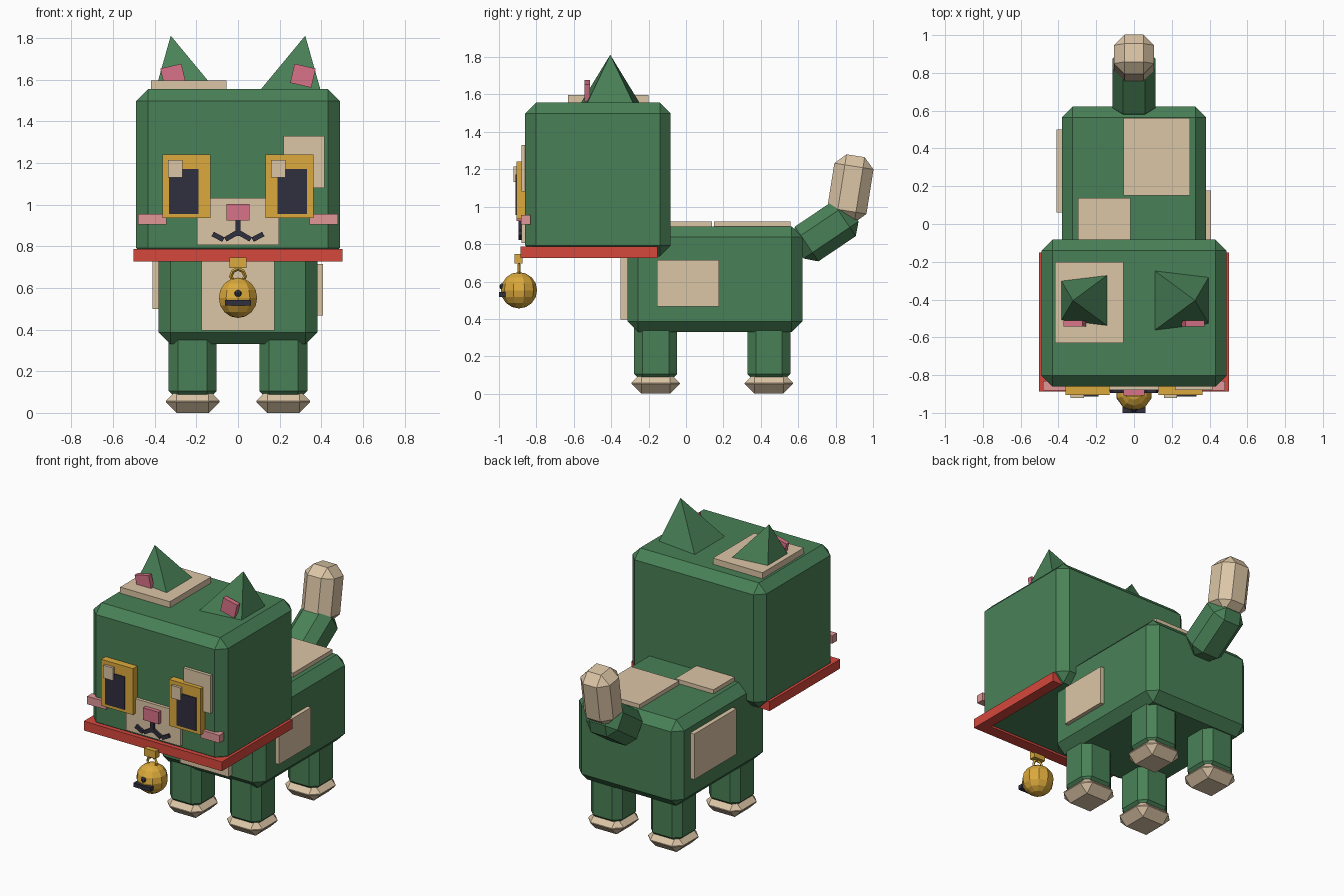
import bpy
import bmesh
from math import radians
from mathutils import Matrix, Vector

if "Cube" in bpy.data.objects:
    bpy.data.objects.remove(bpy.data.objects["Cube"], do_unlink=True)


def material(name, *rgb):
    linear = [((c / 255 + 0.055) / 1.055) ** 2.4 for c in rgb] + [1]
    mat = bpy.data.materials.new(name)
    mat.use_nodes = True
    mat.diffuse_color = linear
    mat.node_tree.nodes["Principled BSDF"].inputs["Base Color"].default_value = linear
    return mat


GREEN = material("green fur", 73, 129, 87)
TAN = material("tan fur", 220, 198, 166)
RED = material("collar red", 214, 72, 61)
GOLD = material("gold", 220, 170, 60)
DARK = material("dark navy", 48, 47, 62)
PINK = material("rose pink", 216, 115, 136)
BLUSH = material("blush pink", 226, 151, 153)


def finish(name, bm, mat, location=(0, 0, 0), rotation=(0, 0, 0), bevel=0):
    bmesh.ops.recalc_face_normals(bm, faces=bm.faces)
    mesh = bpy.data.meshes.new(name)
    bm.to_mesh(mesh)
    bm.free()
    mesh.materials.append(mat)
    obj = bpy.data.objects.new(name, mesh)
    obj.location = location
    obj.rotation_euler = [radians(a) for a in rotation]
    bpy.context.collection.objects.link(obj)
    if bevel:
        mod = obj.modifiers.new("chamfer", "BEVEL")
        mod.width = bevel
        mod.segments = 1
        mod.limit_method = "NONE"
    return obj


def block(name, mat, size, center, rotation=(0, 0, 0), bevel=0):
    bm = bmesh.new()
    bmesh.ops.create_cube(bm, size=1)
    bmesh.ops.scale(bm, vec=size, verts=bm.verts)
    return finish(name, bm, mat, center, rotation, bevel)


def box(name, mat, x, y, z, bevel=0):
    """Box given by its (low, high) range on each axis."""
    size = [b - a for a, b in (x, y, z)]
    center = [(a + b) / 2 for a, b in (x, y, z)]
    return block(name, mat, size, center, bevel=bevel)


def ball(name, mat, radius, center, segments, rings):
    bm = bmesh.new()
    bmesh.ops.create_uvsphere(bm, u_segments=segments, v_segments=rings, radius=radius)
    return finish(name, bm, mat, center)


# Head and body
CHAMFER = 0.057
box("head", GREEN, (-0.489, 0.489), (-0.86, -0.083), (0.735, 1.556), CHAMFER)
box("body", GREEN, (-0.382, 0.382), (-0.313, 0.622), (0.33, 0.895), CHAMFER)

# Legs and paws
for side, x in (("right", -0.218), ("left", 0.218)):
    for end, y in (("front", -0.162), ("back", 0.443)):
        block(f"{end}_{side}_leg", GREEN, (0.23, 0.23, 0.34), (x, y, 0.23), bevel=0.045)
        block(f"{end}_{side}_paw", TAN, (0.258, 0.258, 0.11), (x, y, 0.055), bevel=0.052)

# Tail
block("tail_base", GREEN, (0.228, 0.224, 0.355), (0, 0.745, 0.868), (-56, 0, 0), CHAMFER)
block("tail_tip", TAN, (0.214, 0.212, 0.355), (0, 0.879, 1.097), (-9, 0, 0), CHAMFER)

# Ears: leaning pyramids with a pink plate on the front
for side, s in (("right", -1), ("left", 1)):
    bm = bmesh.new()
    apex = bm.verts.new((s * 0.323, -0.405, 1.812))
    base = [bm.verts.new((s * x, y, 1.55)) for x, y in
            ((0.106, -0.245), (0.397, -0.28), (0.397, -0.53), (0.106, -0.565))]
    bm.faces.new(base)
    for i in range(4):
        bm.faces.new((base[i], base[(i + 1) % 4], apex))
    finish(f"{side}_ear", bm, GREEN)
    block(f"{side}_inner_ear", PINK, (0.104, 0.03, 0.094), (s * 0.312, -0.527, 1.62),
          (0, s * 13, 0))

# Tan fur patches
box("head_top_patch", TAN, (-0.417, -0.055), (-0.63, -0.2), (1.53, 1.596))
box("back_patch", TAN, (-0.055, 0.296), (0.15, 0.56), (0.86, 0.922))
box("shoulder_patch", TAN, (-0.296, -0.018), (-0.14, 0.138), (0.86, 0.922))
box("left_side_patch", TAN, (0.36, 0.408), (-0.156, 0.177), (0.467, 0.716))
box("right_side_patch", TAN, (-0.411, -0.36), (0.062, 0.501), (0.5, 0.8))
box("chest_patch", TAN, (-0.176, 0.176), (-0.35, -0.29), (0.397, 0.76))
box("face_patch", TAN, (0.218, 0.415), (-0.88, -0.84), (1.08, 1.33))
box("muzzle", TAN, (-0.198, 0.198), (-0.88, -0.84), (0.807, 1.033))

# Eyes and cheeks
for side, s in (("right", -1), ("left", 1)):
    block(f"{side}_eye", GOLD, (0.232, 0.06, 0.305), (s * 0.247, -0.876, 1.088))
    block(f"{side}_pupil", DARK, (0.142, 0.03, 0.217), (s * 0.26, -0.897, 1.064))
    block(f"{side}_cheek", BLUSH, (0.137, 0.05, 0.052), (s * 0.413, -0.857, 0.93))
    # Mouth strokes
    block(f"{side}_inner_mouth", DARK, (0.062, 0.03, 0.024), (s * 0.034, -0.88, 0.849),
          (0, s * 30, 0))
    block(f"{side}_outer_mouth", DARK, (0.058, 0.03, 0.024), (s * 0.096, -0.88, 0.846),
          (0, s * -28, 0))
for side, x in (("right", -0.301), ("left", 0.193)):
    block(f"{side}_eye_glint", TAN, (0.07, 0.03, 0.084), (x, -0.907, 1.173))
block("nose", PINK, (0.112, 0.06, 0.08), (0, -0.877, 0.964))
block("mouth_line", DARK, (0.026, 0.03, 0.08), (0, -0.88, 0.89))

# Collar, open at the back
box("collar_front", RED, (-0.503, 0.503), (-0.886, -0.81), (0.727, 0.788))
for side, s in (("right", -1), ("left", 1)):
    block(f"collar_{side}", RED, (0.07, 0.7, 0.061), (s * 0.468, -0.502, 0.7575))

# Bell on a clasp and ring
BELL = Vector((0, -0.893, 0.553))
block("bell_clasp", GOLD, (0.082, 0.042, 0.05), (0, -0.896, 0.721))
bm = bmesh.new()
steps = 8
turn = Matrix.Rotation(radians(360 / steps), 4, "Y")
profile = [bm.verts.new((0.034 + dx, dy, 0)) for dx, dy in
           ((0.009, 0), (0, 0.009), (-0.009, 0), (0, -0.009))]
edges = [bm.edges.new((profile[i], profile[(i + 1) % 4])) for i in range(4)]
bmesh.ops.spin(bm, geom=profile + edges, cent=(0, 0, 0), axis=(0, 1, 0),
               angle=radians(360), steps=steps, use_duplicate=False)
bmesh.ops.remove_doubles(bm, verts=bm.verts, dist=0.0005)
finish("bell_ring", bm, GOLD, (0, BELL.y, 0.657))
ball("bell", GOLD, 0.097, BELL, 10, 8)
block("bell_slot", DARK, (0.124, 0.035, 0.026), BELL + Vector((0, -0.0895, -0.023)))
ball("bell_hole", DARK, 0.018, BELL + Vector((0, -0.086, 0.02)), 8, 6)
